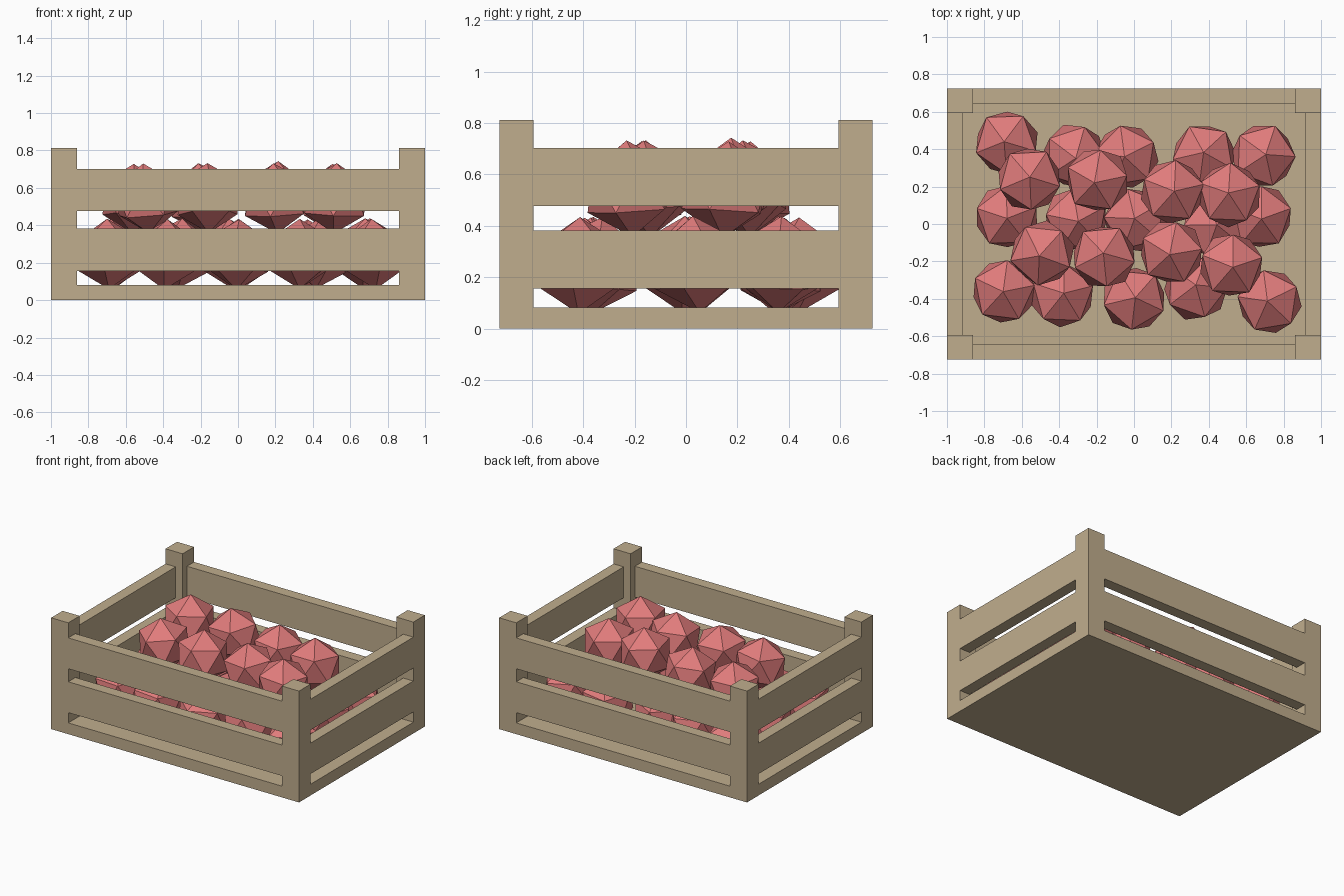
import bpy, random
from mathutils import Vector

if "Cube" in bpy.data.objects:
    bpy.data.objects.remove(bpy.data.objects["Cube"])
random.seed(4)


def material(name, rgb):
    m = bpy.data.materials.new(name)
    m.diffuse_color = (*rgb, 1)
    m.use_nodes = True
    m.node_tree.nodes["Principled BSDF"].inputs["Base Color"].default_value = m.diffuse_color
    return m


wood = material("wood", (0.53, 0.42, 0.27))
red = material("fruit_red", (0.75, 0.2, 0.2))


def box(name, lo, hi):
    lo, hi = Vector(lo), Vector(hi)
    bpy.ops.mesh.primitive_cube_add(size=1, location=(lo + hi) / 2)
    ob = bpy.context.object
    ob.name = name
    ob.scale = hi - lo
    bpy.ops.object.transform_apply(location=False, rotation=False, scale=True)
    ob.data.materials.append(wood)


X, Y = 1.0, 0.725        # outer half sizes
PX, PY = 0.862, 0.593    # inner faces of the posts
T = 0.082                # board thickness

# Solid floor
box("floor", (-X, -Y, 0), (X, Y, T))

# Corner posts
for sx in (-1, 1):
    for sy in (-1, 1):
        xs, ys = sorted((sx * PX, sx * X)), sorted((sy * PY, sy * Y))
        box("corner_post", (xs[0], ys[0], T), (xs[1], ys[1], 0.812))

# Two slats per side, flush with the outer faces of the posts
for z0, z1 in ((0.157, 0.382), (0.477, 0.702)):
    for s in (-1, 1):
        a, b = sorted((s * Y, s * (Y - T)))
        box("long_slat", (-PX, a, z0), (PX, b, z1))
        a, b = sorted((s * X, s * (X - T)))
        box("end_slat", (a, -PY, z0), (b, PY, z1))

# Faceted fruit in two layers: (x, y) centres
lower = [(-.68, .435), (-.32, .365), (-.04, .36), (.375, .365), (.69, .365),
         (-.68, .04), (-.31, .025), (.01, .02), (.43, -.01), (.675, .04),
         (-.695, -.36), (-.385, -.38), (0, -.4), (.33, -.345), (.725, -.415)]
upper = [(-.56, .24), (-.195, .235), (.205, .172), (.51, .155),
         (-.49, -.155), (-.16, -.175), (.2, -.15), (.52, -.22)]
for layer, z in ((lower, 0.248), (upper, 0.543)):
    for x, y in layer:
        dz = 0.012 if (x, y) == (.205, .172) else random.uniform(-.005, .003)
        tilt = (random.uniform(-.1, .1), random.uniform(-.1, .1), random.uniform(0, 6.28))
        bpy.ops.mesh.primitive_ico_sphere_add(subdivisions=1, radius=0.188,
                                              location=(x, y, z + dz), rotation=tilt)
        bpy.context.object.name = "fruit"
        bpy.context.object.data.materials.append(red)
